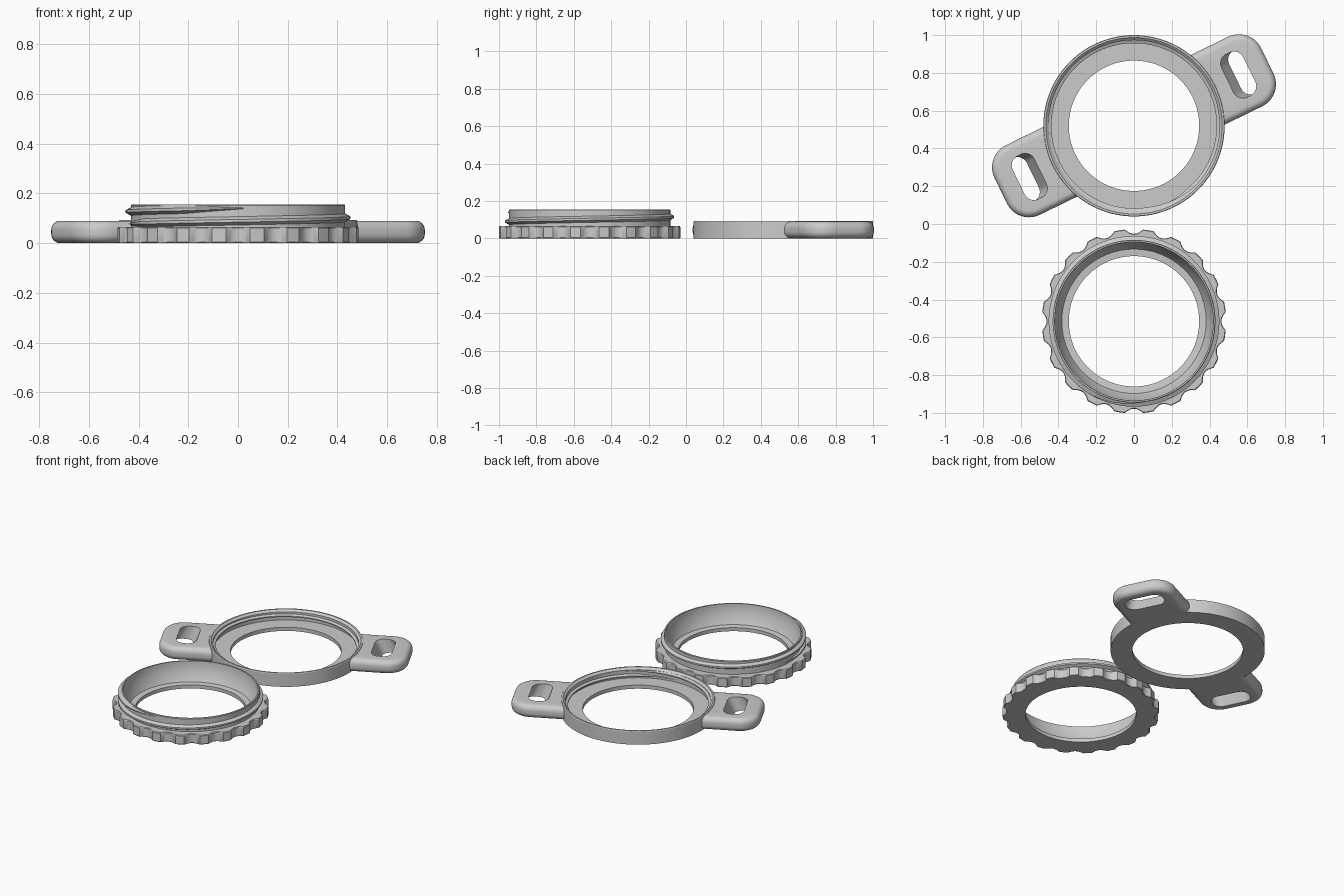
import bpy, bmesh
from math import sin, cos, pi, radians, sqrt, asin

if "Cube" in bpy.data.objects:
    bpy.data.objects.remove(bpy.data.objects["Cube"])

RING_Y, CAP_Y = 0.52, -0.515
TEETH = 20


def finish(bm, name, loc, angle=30):
    bmesh.ops.recalc_face_normals(bm, faces=bm.faces)
    me = bpy.data.meshes.new(name)
    bm.to_mesh(me)
    bm.free()
    ob = bpy.data.objects.new(name, me)
    ob.location = loc
    bpy.context.collection.objects.link(ob)
    bpy.ops.object.select_all(action='DESELECT')
    ob.select_set(True)
    bpy.context.view_layer.objects.active = ob
    bpy.ops.object.shade_smooth_by_angle(angle=radians(angle))
    return ob


def bridge(bm, loops, closed=True):
    """Join matching vertex loops with quads."""
    for a, b in zip(loops, loops[1:]):
        n = len(a)
        for i in range(n if closed else n - 1):
            j = (i + 1) % n
            bm.faces.new((a[i], a[j], b[j], b[i]))


def lathe(name, profile, loc, angles):
    """Spin a closed (r, z) profile; r may be a function of the angle index."""
    bm = bmesh.new()
    loops = [[bm.verts.new(((r(i) if callable(r) else r) * cos(t),
                            (r(i) if callable(r) else r) * sin(t), z))
              for i, t in enumerate(angles)] for r, z in profile]
    bridge(bm, loops + loops[:1])
    return finish(bm, name, loc)


def thread(name, root, crest, z0, pitch, start, end, loc, half=0.018):
    """Helical ridge with a trapezoid section, tapered at both ends."""
    bm = bmesh.new()
    rows = []
    n = int((end - start) / 4)
    for k in range(n + 1):
        a = start + (end - start) * k / n
        f = max(0.03, min(1, (a - start) / 40, (end - a) / 40))
        z = z0 + pitch * (a - start) / 360
        top = root + (crest - root) * f
        sec = [(root, -half * f), (top, -half * 0.3 * f),
               (top, half * 0.3 * f), (root, half * f)]
        t = radians(a)
        rows.append([bm.verts.new((r * cos(t), r * sin(t), z + dz)) for r, dz in sec])
    bridge(bm, rows)
    bm.faces.new(rows[0])
    bm.faces.new(rows[-1])
    return finish(bm, name, loc)


def lug(name, turn):
    """Strap lug: rounded outline lofted in layers, pierced by a slanted slot."""
    W, U, R, RIM, H, F = 0.205, 0.785, 0.13, 0.466, 0.09, 0.036
    c, s = cos(turn), sin(turn)
    bm = bmesh.new()

    def add(pts, z):
        return [bm.verts.new((u * c - v * s, u * s + v * c, z)) for u, v in pts]

    def outline(d):
        w, u, r = W - d, U - d, R - d
        a = asin(w / RIM)
        pts = [(RIM * cos(a - 2 * a * i / 16), RIM * sin(a - 2 * a * i / 16)) for i in range(17)]
        for sg, a0 in ((-1, -pi / 2), (1, 0)):
            pts += [(u - r + r * cos(a0 + pi / 2 * i / 10),
                     sg * (w - r) + r * sin(a0 + pi / 2 * i / 10)) for i in range(11)]
        return pts

    def slot(u0):
        hw, hl, r = 0.064, 0.127, 0.055
        pts = []
        for q, (sx, sy) in enumerate(((1, 1), (-1, 1), (-1, -1), (1, -1))):
            pts += [(u0 + sx * (hw - r) + r * cos(pi / 2 * (q + i / 8)),
                     sy * (hl - r) + r * sin(pi / 2 * (q + i / 8))) for i in range(9)]
        return pts

    steps = [i / 6 * pi / 2 for i in range(7)]
    layers = [(F * (1 - sin(t)), F * (1 - cos(t))) for t in steps]
    layers += [(d, H - z) for d, z in reversed(layers)]
    outer = [add(outline(d), z) for d, z in layers]
    inner = [add(slot(0.66 - 0.045 * k / 4), H * k / 4) for k in range(5)]
    bridge(bm, outer)
    bridge(bm, inner)
    # flat top and bottom around the slot
    for k in (0, -1):
        edges = []
        for loop in (outer[k], inner[k]):
            edges += [bm.edges.get((loop[i - 1], loop[i])) for i in range(len(loop))]
        bmesh.ops.triangle_fill(bm, use_beauty=True, edges=edges)
    return finish(bm, name, (0, RING_Y, 0), 35)


# Threaded ring that carries the lugs
even = [2 * pi * i / 120 for i in range(120)]
lathe("lug_ring", [(0.345, 0), (0.48, 0), (0.48, 0.088), (0.477, 0.093), (0.467, 0.093),
                   (0.453, 0.08), (0.453, 0.025), (0.345, 0.025)], (0, RING_Y, 0), even)
thread("lug_ring_thread", 0.455, 0.437, 0.038, 0.03, -90, 320, (0, RING_Y, 0), 0.012)
for side, turn in (("right", radians(26)), ("left", radians(206))):
    lug("strap_lug_" + side, turn)

# Scalloped cap ring: grip notches between flat-topped teeth
angles, grip = [], []
for k in range(TEETH):
    base = pi / 2 + 2 * pi * k / TEETH
    for i in range(9):
        x = -1 + i / 4
        angles.append(base + 0.1 * x)
        grip.append(0.488 - 0.025 * (1 - x * x))
    angles.append(base + pi / TEETH)
    grip.append(0.488)
lathe("grip_ring", [(0.345, 0), (lambda i: grip[i] - 0.003, 0), (lambda i: grip[i], 0.004),
                    (lambda i: grip[i], 0.06), (lambda i: grip[i] - 0.004, 0.065),
                    (0.431, 0.065), (0.431, 0.151), (0.428, 0.155), (0.42, 0.155),
                    (0.418, 0.09), (0.382, 0.028), (0.345, 0.024)], (0, CAP_Y, 0), angles)
thread("grip_ring_thread", 0.429, 0.452, 0.076, 0.05, -190, 280, (0, CAP_Y, 0))
